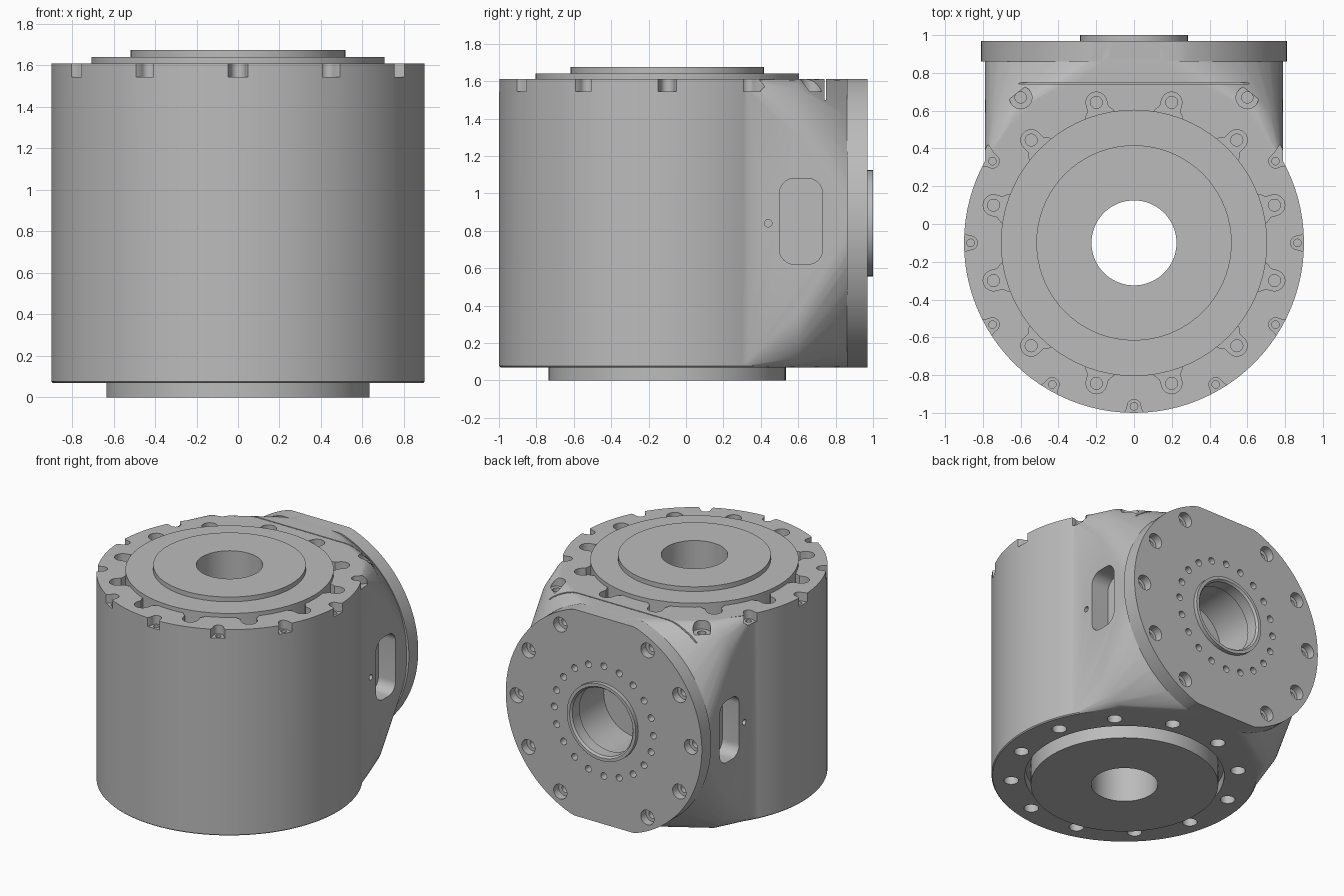
import bpy, bmesh, math
from mathutils import Matrix, Vector

if "Cube" in bpy.data.objects:
    bpy.data.objects.remove(bpy.data.objects["Cube"])

CY, ZB, ZT, ZM = -0.1, 0.07, 1.61, 0.84   # cylinder axis y, body bottom/top, flange axis z
T = Matrix.Translation
ALONG_Y = Matrix.Rotation(-math.pi / 2, 4, 'X')
AXIS = T((0, CY, 0))
FLANGE = T((0, 0, ZM)) @ ALONG_Y

grey = bpy.data.materials.new("machined_grey")
grey.diffuse_color = (0.5, 0.5, 0.5, 1)
grey.use_nodes = True
grey.node_tree.nodes["Principled BSDF"].inputs["Base Color"].default_value = grey.diffuse_color


def spin_z(deg):
    return Matrix.Rotation(math.radians(deg), 4, 'Z')


def arc(cx, cy, r, a0, a1, n=12):
    return [(cx + r * math.cos(math.radians(a0 + (a1 - a0) * i / n)),
             cy + r * math.sin(math.radians(a0 + (a1 - a0) * i / n))) for i in range(n + 1)]


def lathe(bm, profile, m, n=24, tube=False):
    """Turned solid from (radius, height) points; tube closes the profile on itself."""
    rings = [[bm.verts.new(m @ Vector((r * math.cos(2 * math.pi * i / n),
                                       r * math.sin(2 * math.pi * i / n), h)))
              for i in range(n)] for r, h in profile]
    pairs = list(zip(rings, rings[1:]))
    if tube:
        pairs.append((rings[-1], rings[0]))
    else:
        bm.faces.new(rings[0])
        bm.faces.new(rings[-1])
    for a, b in pairs:
        for i in range(n):
            j = (i + 1) % n
            bm.faces.new((a[i], a[j], b[j], b[i]))


def prism(bm, outline, z0, z1, m):
    a = [bm.verts.new(m @ Vector((x, y, z0))) for x, y in outline]
    b = [bm.verts.new(m @ Vector((x, y, z1))) for x, y in outline]
    bm.faces.new(a)
    bm.faces.new(b)
    for i in range(len(a)):
        j = (i + 1) % len(a)
        bm.faces.new((a[i], a[j], b[j], b[i]))


def make(name, bm):
    bmesh.ops.recalc_face_normals(bm, faces=bm.faces[:])
    me = bpy.data.meshes.new(name)
    bm.to_mesh(me)
    bm.free()
    me.materials.append(grey)
    ob = bpy.data.objects.new(name, me)
    bpy.context.collection.objects.link(ob)
    return ob


def activate(ob):
    bpy.ops.object.select_all(action='DESELECT')
    ob.select_set(True)
    bpy.context.view_layer.objects.active = ob


def boolean(ob, bm, op):
    tool = make("tool", bm)
    tool.hide_render = True
    mod = ob.modifiers.new("cut", 'BOOLEAN')
    mod.operation, mod.object, mod.solver = op, tool, 'EXACT'
    activate(ob)
    bpy.ops.object.modifier_apply(modifier=mod.name)
    bpy.data.objects.remove(tool)


def smooth(ob):
    activate(ob)
    bpy.ops.object.shade_smooth_by_angle(angle=math.radians(30))


# Main cylindrical housing
bm = bmesh.new()
lathe(bm, [(0.893, ZB), (0.9, ZB + 0.007), (0.9, ZT)], AXIS, 96)
body = make("housing", bm)

# Neck blending from the cylinder's square side profile to the round flange
bm = bmesh.new()
for sx in (-1, 1):
    for sz in (-1, 1):
        for y in (0, 0.3):
            bm.verts.new((sx * 0.79, y, ZM + sz * 0.77))
        for i in range(9):
            t = math.pi / 2 * i / 8
            bm.verts.new((sx * (0.62 + 0.17 * math.cos(t)), 0.6, ZM + sz * (0.47 + 0.3 * math.sin(t))))
for x, z in arc(0, 0, 0.79, 0, 355, 71):
    bm.verts.new((x, 0.88, ZM + max(-0.77, min(0.77, z))))
hull = bmesh.ops.convex_hull(bm, input=bm.verts[:])
bmesh.ops.delete(bm, geom=list({g for g in hull["geom_interior"] + hull["geom_unused"]
                                if isinstance(g, bmesh.types.BMVert)}), context='VERTS')
boolean(body, bm, 'UNION')

# Rear flange with flattened top and bottom
bm = bmesh.new()
rim = [(x, max(-0.77, min(0.77, z))) for x, z in arc(0, 0, 0.81, 0, 357.5, 143)]
prism(bm, rim, 0.86, 0.97, FLANGE)
boolean(body, bm, 'UNION')

# Centre bore with the wider bottom recess
bm = bmesh.new()
lathe(bm, [(0.675, 0), (0.675, 0.15), (0.39, 0.15), (0.39, 1.8)], AXIS, 64)
boolean(body, bm, 'DIFFERENCE')

# Top pockets, rim notches, bottom bolt holes, corner counterbores, slot
bm = bmesh.new()
pocket = [(0.68, -0.085), (0.71, -0.075), (0.735, -0.055)] + arc(0.77, 0, 0.055, -90, 90) \
    + [(0.735, 0.055), (0.71, 0.075), (0.68, 0.085)]
notch = arc(0.865, 0, 0.036, 90, 270) + [(0.88, -0.04), (0.93, -0.065), (0.93, 0.065), (0.88, 0.04)]
for k in range(12):
    prism(bm, pocket, 1.51, 1.7, AXIS @ spin_z(15 + 30 * k))
    lathe(bm, [(0.05, 0), (0.05, 0.2)], AXIS @ spin_z(15 + 30 * k) @ T((0.77, 0, 0)))
    if k not in (2, 3, 4):
        prism(bm, notch, 1.545, 1.7, AXIS @ spin_z(30 * k))
for sx in (-1, 1):
    lathe(bm, [(0.03, 1.45), (0.03, 1.545), (0.06, 1.545), (0.06, 1.7)], T((sx * 0.6, 0.67, 0)))
prism(bm, [(-0.85, 0.741), (0.85, 0.741), (0.85, 0.749), (-0.85, 0.749)], 1.5, 1.7, Matrix())
boolean(body, bm, 'DIFFERENCE')

# Screw holes in the floors of pockets and notches
bm = bmesh.new()
for k in range(12):
    lathe(bm, [(0.032, 1.42), (0.032, 1.53)], AXIS @ spin_z(15 + 30 * k) @ T((0.77, 0, 0)), 16)
    if k not in (2, 3, 4):
        lathe(bm, [(0.02, 1.48), (0.02, 1.56)], AXIS @ spin_z(30 * k) @ T((0.865, 0, 0)), 16)
boolean(body, bm, 'DIFFERENCE')

# Flange bore, bolt circle and counterbored outer holes
bm = bmesh.new()
lathe(bm, [(0.26, 0.6), (0.26, 1.1)], FLANGE, 48)
for k in range(20):
    lathe(bm, [(0.025, 0.89), (0.025, 1.1)], FLANGE @ spin_z(18 * k) @ T((0.41, 0, 0)), 16)
for k in range(12):
    if k not in (3, 9):
        lathe(bm, [(0.03, 0.84), (0.03, 0.91), (0.055, 0.91), (0.055, 1.1)],
              FLANGE @ spin_z(30 * k) @ T((0.72, 0, 0)), 20)

# Side windows and their small pin holes
window = (arc(0.15, 0.035, 0.08, 0, 90, 8) + arc(-0.15, 0.035, 0.08, 90, 180, 8)
          + arc(-0.15, -0.035, 0.08, 180, 270, 8) + arc(0.15, -0.035, 0.08, 270, 360, 8))
for sx in (-1, 1):
    turn = Matrix.Rotation(sx * math.pi / 2, 4, 'Y')
    prism(bm, window, 0.65, 0.95, T((0, 0.615, 0.85)) @ turn)
    lathe(bm, [(0.02, 0.72), (0.02, 0.95)], T((0, 0.44, ZM)) @ turn, 16)
boolean(body, bm, 'DIFFERENCE')
smooth(body)

# Hollow rotor: bottom boss, core and stepped top plates
bm = bmesh.new()
lathe(bm, [(0.225, 0), (0.635, 0), (0.635, 0.16), (0.4, 0.16), (0.4, 1.49), (0.705, 1.49),
           (0.705, 1.64), (0.517, 1.64), (0.517, 1.675), (0.225, 1.675)], AXIS, 72, tube=True)
smooth(make("hollow_rotor", bm))

# Raised locating ring on the flange
bm = bmesh.new()
lathe(bm, [(0.25, 0.9), (0.25, 0.985), (0.262, 1.0), (0.285, 1.0), (0.285, 0.9)], FLANGE, 48, tube=True)
smooth(make("flange_ring", bm))
